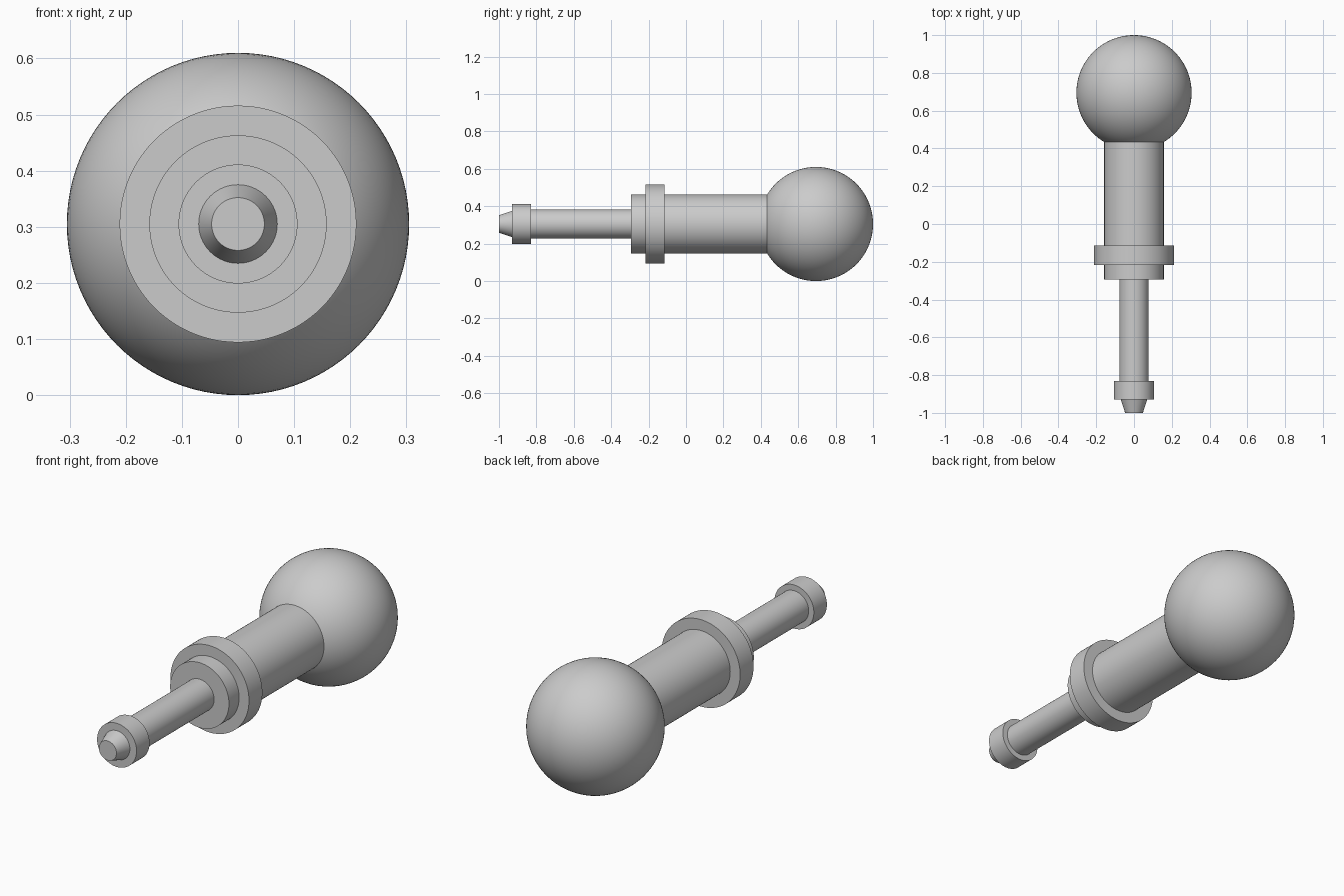
import bpy, bmesh, math
from mathutils import Matrix, Vector

if "Cube" in bpy.data.objects:
    bpy.data.objects.remove(bpy.data.objects["Cube"], do_unlink=True)

AXIS_Z = 0.305

grey = bpy.data.materials.new("plain grey")
grey.use_nodes = True
colour = (0.6, 0.6, 0.6, 1)
grey.diffuse_color = colour
grey.node_tree.nodes["Principled BSDF"].inputs["Base Color"].default_value = colour


def finish(name, bm):
    mesh = bpy.data.meshes.new(name)
    bmesh.ops.recalc_face_normals(bm, faces=bm.faces)
    bm.to_mesh(mesh)
    bm.free()
    obj = bpy.data.objects.new(name, mesh)
    bpy.context.collection.objects.link(obj)
    mesh.materials.append(grey)
    bpy.ops.object.select_all(action='DESELECT')
    obj.select_set(True)
    bpy.context.view_layer.objects.active = obj
    bpy.ops.object.shade_smooth_by_angle(angle=math.radians(30))
    return obj


def turned(name, profile, segments=96):
    """Solid of revolution about the long axis from (y, radius) points."""
    bm = bmesh.new()
    rings = []
    for y, r in profile:
        angles = [2 * math.pi * i / segments for i in range(segments)]
        rings.append([bm.verts.new((r * math.cos(a), y, AXIS_Z + r * math.sin(a)))
                      for a in angles])
    for a, b in zip(rings, rings[1:]):
        for i in range(segments):
            j = (i + 1) % segments
            bm.faces.new((a[i], a[j], b[j], b[i]))
    bm.faces.new(rings[0])
    bm.faces.new(rings[-1])
    return finish(name, bm)


# Stepped shaft, from the tapered tip back to the ball
turned("tapered_tip", [(-1.0, 0.047), (-0.93, 0.07)])
turned("tip_collar", [(-0.93, 0.106), (-0.83, 0.106)])
turned("thin_rod", [(-0.83, 0.078), (-0.295, 0.078)])
turned("sleeve", [(-0.295, 0.158), (0.46, 0.158)])
turned("flange", [(-0.217, 0.211), (-0.114, 0.211)])

# Ball end
ball = bmesh.new()
bmesh.ops.create_uvsphere(ball, u_segments=96, v_segments=48, radius=0.305,
                          matrix=Matrix.Translation(Vector((0, 0.695, AXIS_Z)))
                          @ Matrix.Rotation(math.pi / 2, 4, 'X'))
finish("ball_end", ball)
